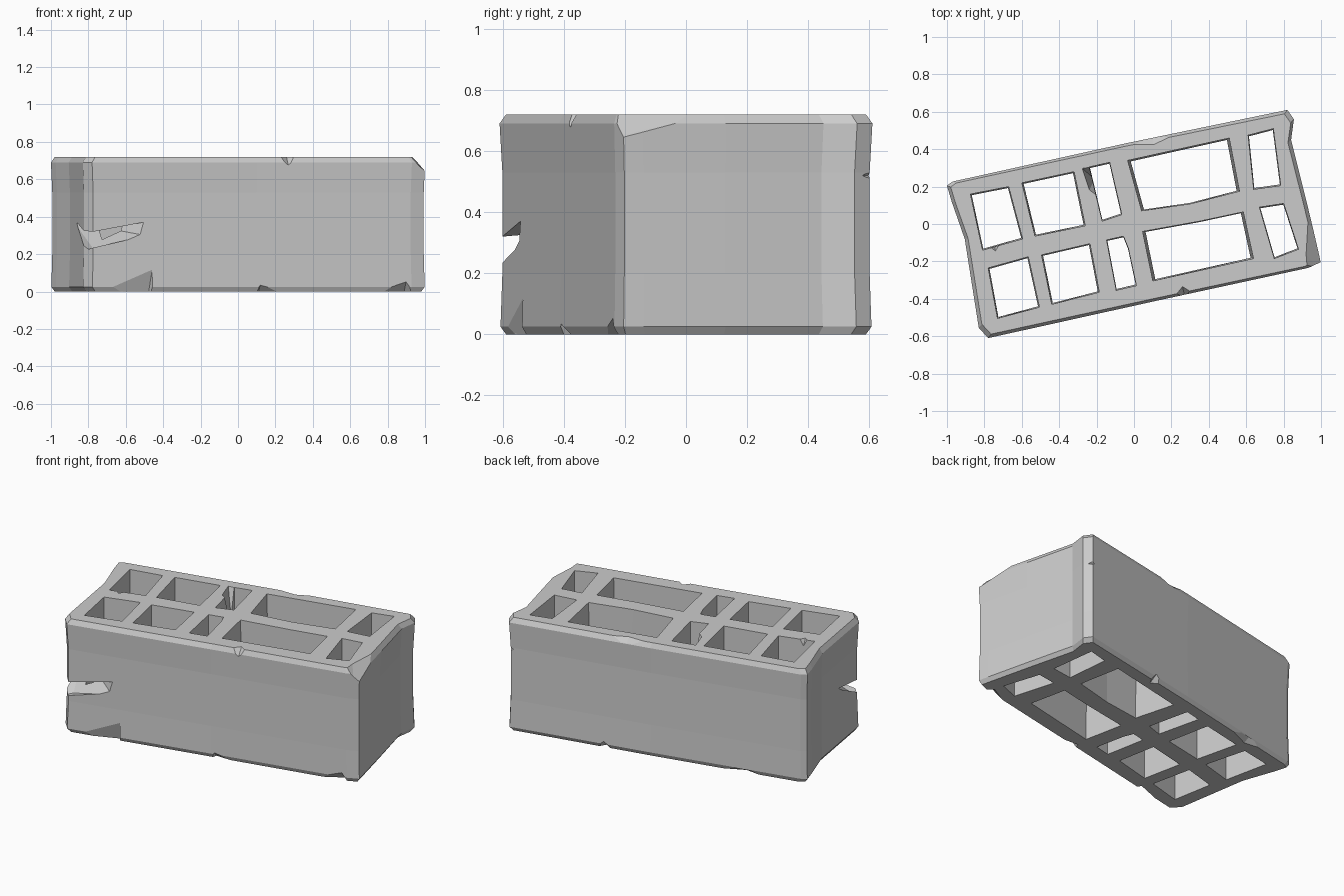
import bpy, bmesh
from mathutils import Vector

if "Cube" in bpy.data.objects:
    bpy.data.objects.remove(bpy.data.objects["Cube"])

H = 0.72


def make_object(name, bm):
    bmesh.ops.recalc_face_normals(bm, faces=bm.faces)
    mesh = bpy.data.meshes.new(name)
    bm.to_mesh(mesh)
    bm.free()
    ob = bpy.data.objects.new(name, mesh)
    bpy.context.collection.objects.link(ob)
    return ob


def loft(name, rings):
    """Closed solid through a stack of equal-length rings."""
    bm = bmesh.new()
    vs = [[bm.verts.new(p) for p in r] for r in rings]
    n = len(vs[0])
    for a, b in zip(vs, vs[1:]):
        for i in range(n):
            j = (i + 1) % n
            bm.faces.new((a[i], a[j], b[j], b[i]))
    bm.faces.new(vs[0][::-1])
    bm.faces.new(vs[-1])
    return make_object(name, bm)


def cut(body, cutter):
    m = body.modifiers.new("cut", 'BOOLEAN')
    m.operation = 'DIFFERENCE'
    m.solver = 'EXACT'
    m.object = cutter
    bpy.context.view_layer.objects.active = body
    bpy.ops.object.modifier_apply(modifier=m.name)
    bpy.data.objects.remove(cutter)


def chip(body, pts):
    bm = bmesh.new()
    for p in pts:
        bm.verts.new(p)
    bmesh.ops.convex_hull(bm, input=bm.verts)
    cut(body, make_object("chip_cutter", bm))


# Worn block body: rotated outline with irregular corners
outline = [(-.83, -.555), (-.78, -.61), (.1, -.415), (.93, -.235), (1.0, -.205),
           (.985, -.14), (.92, .13), (.84, .45), (.855, .56), (.82, .61),
           (-.05, .43), (-.97, .227), (-1.0, .205), (-.975, .12), (-.905, -.08)]
levels = [(0, .98, .965), (.025, .998, .995), (.2, .993, .985),
          (.53, .993, .985), (.69, 1, 1), (H, .98, .965)]
block = loft("block", [[(x * sx, y * sy, z) for x, y in outline]
                       for z, sx, sy in levels])

# Ten through-holes, slightly narrower at the bottom
holes = [
    [(-.875, .16), (-.67, .20), (-.595, -.08), (-.81, -.14)],
    [(-.60, .22), (-.32, .28), (-.26, -.01), (-.53, -.065)],
    [(-.24, .305), (-.13, .33), (-.065, .05), (-.17, .015)],
    [(-.035, .34), (.51, .46), (.565, .175), (.30, .107), (.04, .07)],
    [(.61, .475), (.745, .51), (.785, .205), (.64, .185)],
    [(-.78, -.235), (-.565, -.175), (-.505, -.445), (-.73, -.505)],
    [(-.495, -.165), (-.235, -.105), (-.185, -.365), (-.44, -.43)],
    [(-.147, -.085), (-.056, -.065), (-.03, -.13), (.013, -.33), (-.095, -.355)],
    [(.045, -.04), (.35, .015), (.585, .065), (.64, -.185), (.10, -.305)],
    [(.67, .09), (.80, .11), (.88, -.135), (.75, -.185)],
]
for q in holes:
    cx = sum(p[0] for p in q) / len(q)
    cy = sum(p[1] for p in q) / len(q)
    low = [(cx + (x - cx) * .94, cy + (y - cy) * .95, -.05) for x, y in q]
    cut(block, loft("hole_cutter", [low, [(x, y, H + .05) for x, y in q]]))


# Points on the front and back walls at a given x, depth into wall and height
def front(x, d, z):
    return Vector((x - .213 * d, -.61 + (x + .78) * .216 + .977 * d, z))


def back(x, d, z):
    return Vector((x + .213 * d, .21 + (x + 1) * .222 - .977 * d, z))


# V-shaped chips along the long edges: wall, x, left, right, depth, inset, top?
for wall, x, l, r, d, inset, top in [
        (front, .27, .07, .06, .06, .055, True),
        (front, .12, .03, .2, .05, .05, False),
        (front, .9, .2, .05, .07, .06, False),
        (back, .1, .17, .17, .04, .035, True),
        (back, .24, .06, .05, .05, .05, False),
        (back, -.62, .12, .2, .04, .04, False)]:
    e, s = (H + .005, -1) if top else (-.005, 1)
    chip(block, [wall(x - l, -.005, e), wall(x + r, -.005, e),
                 wall(x, -.005, e + s * d), wall(x, inset, e)])

# Broken front-left corner: groove and lower gouge
chip(block, [front(-.48, -.015, .37), front(-.5, -.015, .3), (-.875, -.3, .37),
             (-.775, -.55, .23), (-.95, -.72, .2), (-.95, -.72, .27)])
chip(block, [front(-.80, -.02, -.02), front(-.80, -.02, .03), front(-.45, -.02, .2),
             front(-.45, -.02, -.02), front(-.47, .05, -.02)])

# Sheared top of the front-right corner
chip(block, [(.92, -.27, H + .01), (1.0, -.26, .64), (1.01, -.13, .64),
             (.93, .1, H + .005), (1.05, -.2, H + .05), (.91, -.15, H + .01)])

# Nick on the back-right corner
chip(block, [(.84, .64, .56), (.84, .64, .48), (.865, .57, .52),
             (.78, .61, .52), (.82, .58, .52)])

# Chips on the inner hole rims
chip(block, [(-.28, .30, H + .01), (-.21, .31, H + .01), (-.2, .15, H + .01),
             (-.21, .24, .5), (-.24, .18, H + .01)])
chip(block, [(-.78, -.12, H + .01), (-.71, -.10, H + .01),
             (-.74, -.15, H + .01), (-.745, -.115, .67)])
